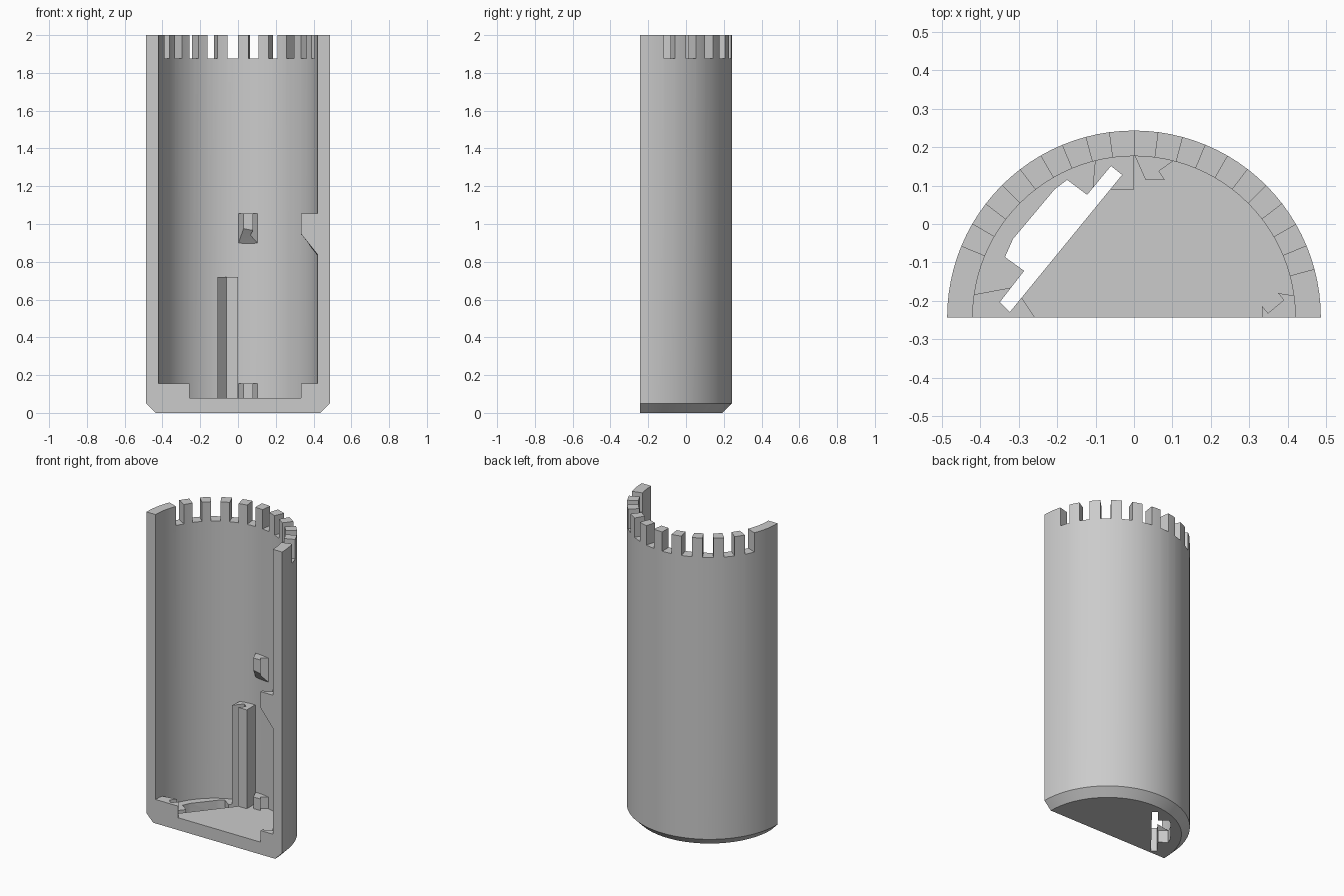
import bpy, bmesh, math

cube = bpy.data.objects.get("Cube")
if cube:
    bpy.data.objects.remove(cube, do_unlink=True)

HEIGHT, OUTER, INNER = 2.0, 0.4865, 0.42
FLOOR, LEDGE, NOTCH = 0.08, 0.155, 1.875
FRONT = -OUTER / 2          # the flat front, where the round axis lies

grey = bpy.data.materials.new("light grey")
grey.use_nodes = True
COLOUR = (0.6, 0.6, 0.6, 1)
grey.diffuse_color = COLOUR
grey.node_tree.nodes["Principled BSDF"].inputs["Base Color"].default_value = COLOUR


def finish(bm, name):
    bmesh.ops.recalc_face_normals(bm, faces=bm.faces)
    mesh = bpy.data.meshes.new(name)
    bm.to_mesh(mesh)
    bm.free()
    mesh.materials.append(grey)
    obj = bpy.data.objects.new(name, mesh)
    bpy.context.collection.objects.link(obj)
    return obj


def add_prism(bm, outline, bottom, top):
    """Upright prism; bottom may be a height or a function of x and y."""
    low = bottom if callable(bottom) else lambda x, y: bottom
    a = [bm.verts.new((x, y, low(x, y))) for x, y in outline]
    b = [bm.verts.new((x, y, top)) for x, y in outline]
    caps = [bm.faces.new(a), bm.faces.new(b)]
    for i in range(len(a)):
        j = (i + 1) % len(a)
        bm.faces.new((a[i], a[j], b[j], b[i]))
    bmesh.ops.triangulate(bm, faces=caps)


def prism(name, outline, bottom, top):
    bm = bmesh.new()
    add_prism(bm, outline, bottom, top)
    return finish(bm, name)


def polar(radius, degrees):
    a = math.radians(degrees)
    return radius * math.cos(a), FRONT + radius * math.sin(a)


def half_turned(name, profile, steps):
    """Closed half-turn of a profile that starts and ends on the axis."""
    bm = bmesh.new()
    rings = []
    for i in range(steps + 1):
        ring = []
        for r, z in profile:
            x, y = polar(r, 180 * i / steps)
            ring.append(bm.verts.new((x, y, z)))
        rings.append(ring)
    for p, q in zip(rings, rings[1:]):
        for k in range(len(profile) - 1):
            bm.faces.new((p[k], p[k + 1], q[k + 1], q[k]))
    bm.faces.new(rings[0])
    bm.faces.new(rings[-1])
    bmesh.ops.remove_doubles(bm, verts=bm.verts, dist=0.0001)
    return finish(bm, name)


def cut(obj, cutter):
    mod = obj.modifiers.new("cut", 'BOOLEAN')
    mod.operation, mod.solver, mod.object = 'DIFFERENCE', 'EXACT', cutter
    bpy.context.view_layer.objects.active = obj
    bpy.ops.object.modifier_apply(modifier=mod.name)


# Half tube with a chamfered solid floor
shell = half_turned("half_tube_shell", [
    (0, 0), (0.437, 0), (OUTER, 0.05), (OUTER, HEIGHT),
    (INNER, HEIGHT), (INNER, FLOOR), (0, FLOOR)], 48)

# Notches round the top rim
bm = bmesh.new()
for k in range(1, 11):
    start, end = 15 * k, 15 * k + 7.5
    add_prism(bm, [polar(0.3, start), polar(0.6, start),
                   polar(0.6, end), polar(0.3, end)], NOTCH, HEIGHT + 0.1)
rim_cutter = finish(bm, "rim_notch_cutter")

# Diagonal board slot, through the floor and its supports
slot_cutter = prism("board_slot_cutter", [
    (-0.323, -0.229), (-0.031, 0.128), (-0.06, 0.151), (-0.122, 0.076),
    (-0.174, 0.115), (-0.206, 0.091), (-0.315, -0.039), (-0.336, -0.086),
    (-0.286, -0.122), (-0.349, -0.203)], -0.1, 1.0)

# Tall grooved column and the low ledge holding the ends of the board
column = prism("grooved_column", [
    (0, 0.19), (0, 0.09), (-0.108, 0.09), (-0.1, 0.18)], FLOOR - 0.01, 0.72)
ledge = prism("corner_ledge", [
    (-0.422, FRONT), (-0.258, FRONT), (-0.29, -0.195), (-0.317, -0.165),
    (-0.424, -0.185)], FLOOR - 0.01, LEDGE)

for part in (shell, column, ledge):
    cut(part, slot_cutter)
cut(shell, rim_cutter)
for cutter in (rim_cutter, slot_cutter):
    bpy.data.objects.remove(cutter, do_unlink=True)


def sloped(base):
    """Underside that rises away from the wall."""
    return lambda x, y: base + 1.25 * (INNER - math.hypot(x, y - FRONT))


# Two notched clips, each with a low block and a sloped upper block
back_clip = [(0, 0.182), (0.03, 0.115), (0.08, 0.115), (0.065, 0.138),
             (0.108, 0.168)]
side_clip = [(0.423, FRONT), (0.333, FRONT), (0.333, -0.213), (0.349, -0.232),
             (0.39, -0.198), (0.375, -0.18), (0.42, -0.187)]
parts = [shell, column, ledge]
for name, outline, base in (("back_clip", back_clip, 0.9),
                            ("side_clip", side_clip, 0.84)):
    parts.append(prism(name + "_lower", outline, FLOOR - 0.01, LEDGE))
    parts.append(prism(name + "_upper", outline, sloped(base), 1.055))

# Smooth the round walls and keep the edges sharp
bpy.ops.object.select_all(action='DESELECT')
for part in parts:
    part.select_set(True)
bpy.context.view_layer.objects.active = shell
bpy.ops.object.shade_smooth_by_angle(angle=math.radians(30))
